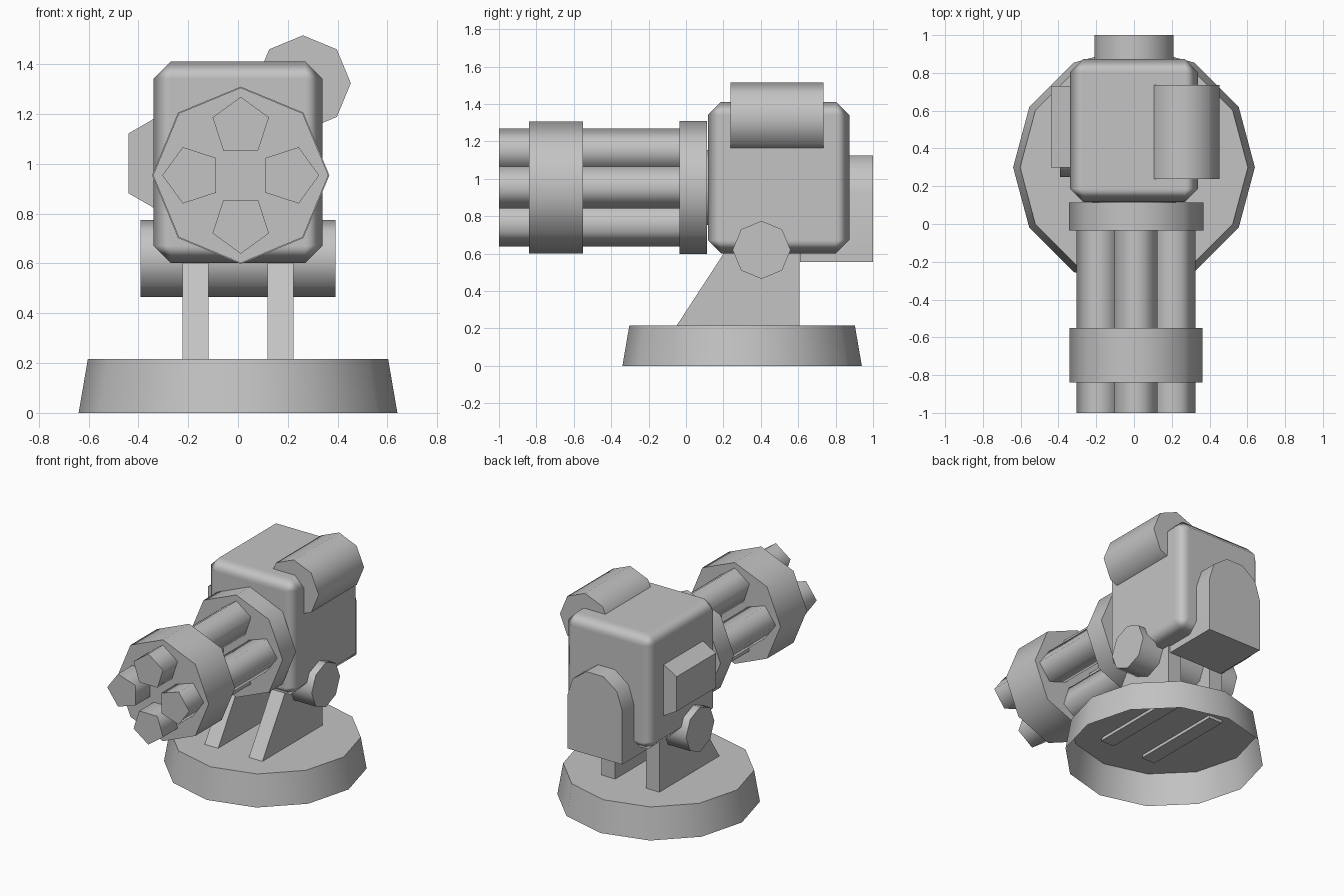
import bpy, bmesh
from math import sin, cos, pi, radians

cube = bpy.data.objects.get("Cube")
if cube:
    bpy.data.objects.remove(cube, do_unlink=True)

grey = bpy.data.materials.new("plain_grey")
grey.use_nodes = True
COLOUR = (0.55, 0.55, 0.55, 1)
grey.diffuse_color = COLOUR
grey.node_tree.nodes["Principled BSDF"].inputs["Base Color"].default_value = COLOUR


def finish(name, bm, smooth=0):
    """Turn a bmesh into an object, smoothing edges below the given angle."""
    bmesh.ops.recalc_face_normals(bm, faces=bm.faces)
    mesh = bpy.data.meshes.new(name)
    bm.to_mesh(mesh)
    bm.free()
    mesh.materials.append(grey)
    obj = bpy.data.objects.new(name, mesh)
    bpy.context.collection.objects.link(obj)
    if smooth:
        bpy.ops.object.select_all(action="DESELECT")
        obj.select_set(True)
        bpy.context.view_layer.objects.active = obj
        bpy.ops.object.shade_smooth_by_angle(angle=radians(smooth))
    return obj


def ngon(cx, cz, r, sides, start=pi / 2):
    steps = [start + 2 * pi * i / sides for i in range(sides)]
    return [(cx + r * cos(a), cz + r * sin(a)) for a in steps]


def prism(name, profile, axis, lo, hi, smooth=0):
    """Extrude a profile along x (profile in y, z) or along y (profile in x, z)."""
    bm = bmesh.new()
    rings = [[bm.verts.new((d, u, v) if axis == "x" else (u, d, v)) for u, v in profile]
             for d in (lo, hi)]
    for ring in rings:
        bm.faces.new(ring)
    a, b = rings
    for i in range(len(profile)):
        bm.faces.new((a[i - 1], a[i], b[i], b[i - 1]))
    return finish(name, bm, smooth)


# Round tapered base, hollow and open underneath
bm = bmesh.new()
bmesh.ops.create_cone(bm, cap_ends=True, segments=12, radius1=0.64, radius2=0.603, depth=0.216)
bmesh.ops.translate(bm, verts=bm.verts, vec=(0, 0.3, 0.108))
bottom = [f for f in bm.faces if f.normal.z < -0.9]
bmesh.ops.delete(bm, geom=bottom, context="FACES_ONLY")
finish("base", bm, 40)

# Two slanted legs and the axle through them
leg = [(-0.063, 0.195), (0.608, 0.195), (0.608, 0.66), (0.24, 0.66)]
for name, x in (("left_leg", 0.17), ("right_leg", -0.17)):
    prism(name, leg, "x", x - 0.052, x + 0.052)
prism("axle", ngon(0.404, 0.62, 0.155, 8), "x", -0.392, 0.392, 60)

# Housing with chamfered edges
bm = bmesh.new()
bmesh.ops.create_cube(bm, size=1)
bmesh.ops.scale(bm, verts=bm.verts, vec=(0.68, 0.756, 0.81))
bmesh.ops.translate(bm, verts=bm.verts, vec=(0, 0.495, 1.007))
for f in bm.faces:
    f.smooth = True
housing = finish("housing", bm)
bevel = housing.modifiers.new("chamfer", "BEVEL")
bevel.width = 0.07
bevel.segments = 1
bevel.harden_normals = True

# Rear pack with an arched top
arch = [(0.21 * cos(pi * i / 5), 0.926 + 0.21 * sin(pi * i / 5)) for i in range(6)]
prism("rear_pack", arch + [(-0.21, 0.554), (0.21, 0.554)], "y", 0.61, 1.0, 50)

# Canister on the upper left edge, pod on the right side
prism("canister", ngon(0.261, 1.324, 0.192, 8), "y", 0.238, 0.736, 60)
prism("side_pod", ngon(-0.232, 1.002, 0.24, 6), "y", 0.3, 0.73)

# Barrel mount, clamp ring and four barrels
CX, CZ = 0.011, 0.954
prism("barrel_mount", ngon(CX, CZ, 0.356, 8), "y", -0.035, 0.113, 60)
prism("barrel_ring", ngon(CX, CZ, 0.352, 8), "y", -0.84, -0.55, 60)
for i, side in enumerate(("left", "top", "right", "bottom")):
    a = i * pi / 2
    profile = ngon(CX + 0.196 * cos(a), CZ + 0.196 * sin(a), 0.119, 5, a)
    prism(side + "_barrel", profile, "y", -1.0, -0.02, 75)

# Short shaft joining the mount to the housing
prism("barrel_shaft", ngon(CX, CZ, 0.2, 8), "y", 0.1, 0.13, 60)
